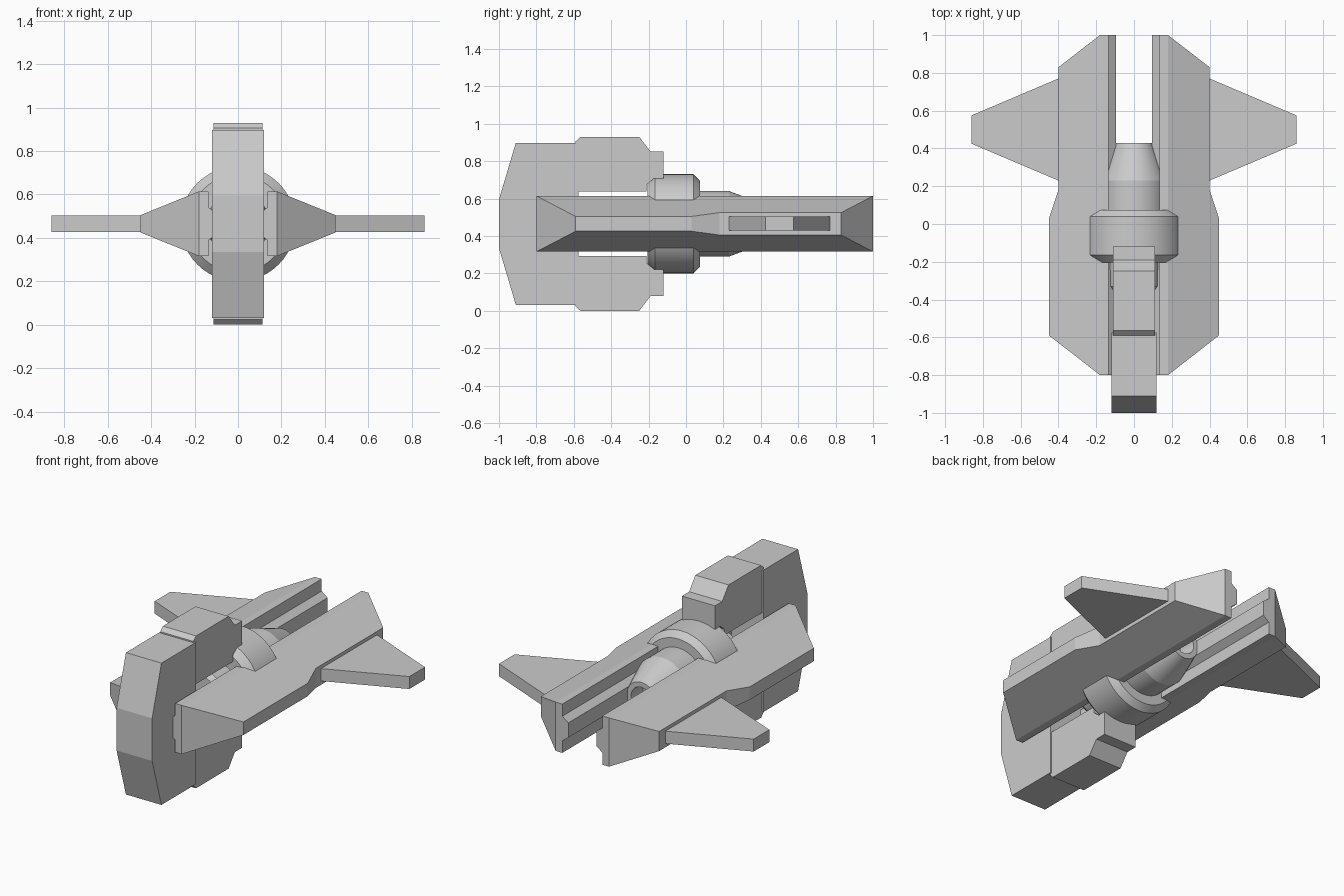
import bpy, bmesh, math

if "Cube" in bpy.data.objects:
    bpy.data.objects.remove(bpy.data.objects["Cube"])

ZC = 0.465  # height of the craft's mid plane


def finish(name, bm):
    bmesh.ops.remove_doubles(bm, verts=bm.verts, dist=1e-4)
    bmesh.ops.recalc_face_normals(bm, faces=bm.faces)
    mesh = bpy.data.meshes.new(name)
    bm.to_mesh(mesh)
    bm.free()
    obj = bpy.data.objects.new(name, mesh)
    bpy.context.collection.objects.link(obj)
    return obj


def loft(name, rings, caps=True, closed=False):
    """Skin a list of equal-length closed point rings."""
    bm = bmesh.new()
    loops = [[bm.verts.new(p) for p in ring] for ring in rings]
    n = len(loops[0])
    for a, b in zip(loops, loops[1:]):
        for i in range(n):
            j = (i + 1) % n
            bm.faces.new((a[i], a[j], b[j], b[i]))
    if caps:
        bm.faces.new(loops[0])
        bm.faces.new(loops[-1])
    return finish(name, bm)


def slab_x(name, outline, half, flip=1):
    """Extrude a (y, height above mid plane) outline across x."""
    return loft(name, [[(x, y, ZC + flip * h) for y, h in outline]
                       for x in (-half, half)])


def lathe_y(name, profile, seg=48):
    """Turn a (y, radius) profile around the long axis."""
    ang = [2 * math.pi * i / seg for i in range(seg)]
    obj = loft(name, [[(r * math.cos(a), y, ZC + r * math.sin(a)) for a in ang]
                      for y, r in profile])
    bpy.ops.object.select_all(action='DESELECT')
    bpy.context.view_layer.objects.active = obj
    obj.select_set(True)
    bpy.ops.object.shade_smooth_by_angle(angle=math.radians(15))
    return obj


# Side hulls with sloped outer flanks and an inner rail, plus wings
stations = [(-0.8, 0.18), (-0.59, 0.45), (0.03, 0.45),
            (0.18, 0.40), (0.83, 0.40), (1.0, 0.18)]
upper = [(0.18, 0.149), (0.135, 0.149), (0.135, 0.075), (0.095, 0.045)]
inner = upper + [(x, -h) for x, h in reversed(upper)]
wing = [(0.37, 0.783), (0.86, 0.575), (0.86, 0.425), (0.37, 0.217)]

for side, s in (("left", -1), ("right", 1)):
    rings = []
    for y, x in stations:
        h = 0.149 - (x - 0.18) * 0.405
        section = inner + [(x, -h), (x, h)]
        rings.append([(s * px, y, ZC + pz) for px, pz in section])
    loft(side + "_hull", rings)
    loft(side + "_wing", [[(s * x, y, z) for x, y in wing]
                          for z in (0.428, 0.504)])

# Tall nose plate
slab_x("nose_plate", [(-0.575, 0.433), (-0.91, 0.433), (-1.0, 0.13),
                      (-1.0, -0.13), (-0.91, -0.433), (-0.575, -0.433)], 0.12)

# Stepped blocks behind the nose, above and below
block = [(-0.59, 0.172), (-0.59, 0.441), (-0.565, 0.465), (-0.25, 0.465),
         (-0.19, 0.387), (-0.12, 0.387), (-0.12, 0.243), (-0.17, 0.243),
         (-0.21, 0.21), (-0.21, 0.172)]
slab_x("upper_block", block, 0.112)
slab_x("lower_block", block, 0.112, -1)

# Central collar and the tapered nozzle running through it
lathe_y("collar", [(-0.205, 0.225), (-0.165, 0.265), (0.04, 0.265), (0.075, 0.23)])
lathe_y("nozzle", [(-0.36, 0.115), (-0.33, 0.14), (-0.2, 0.145), (-0.15, 0.175),
                   (0.23, 0.175), (0.43, 0.10), (0.43, 0.07), (0.33, 0.06)])
